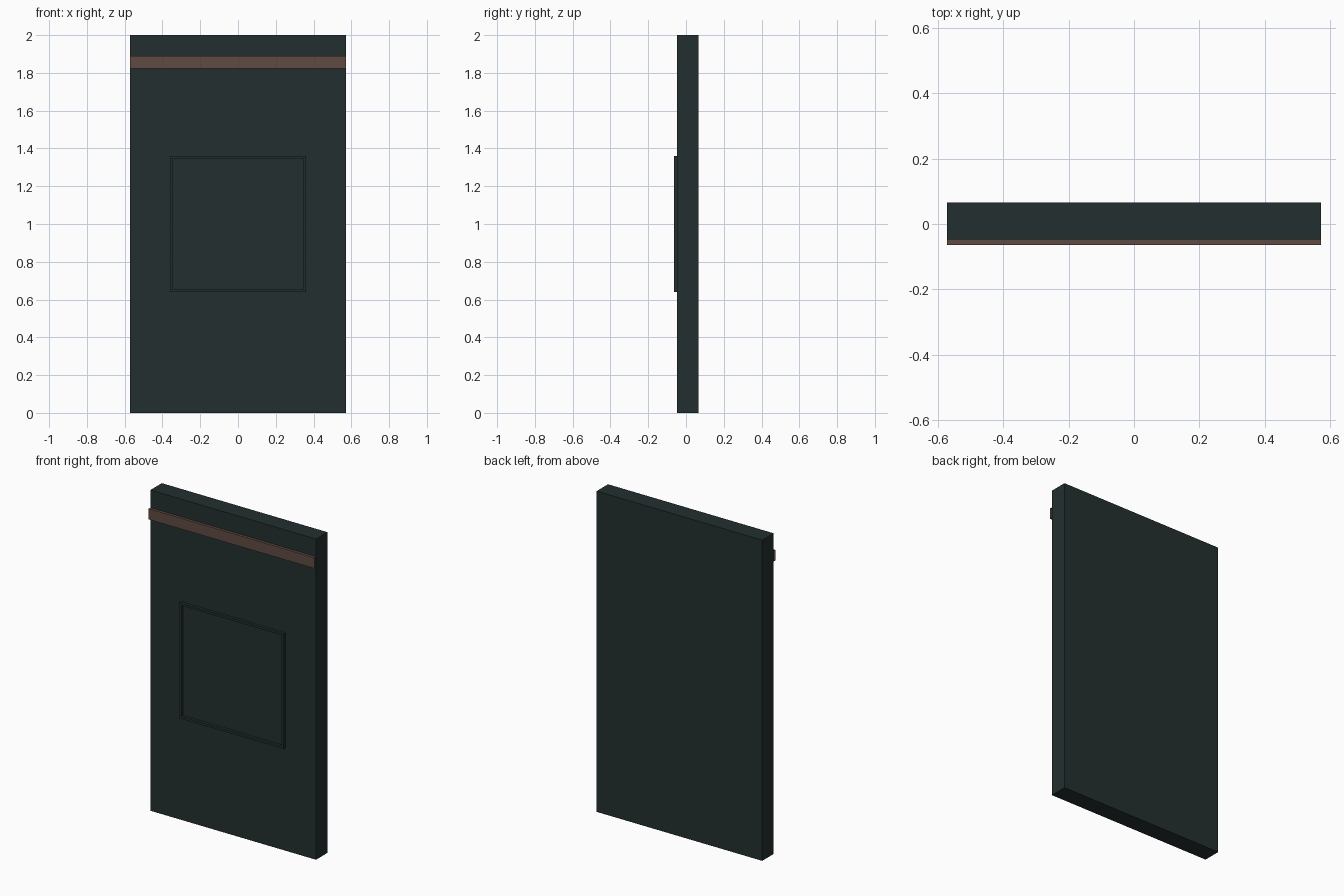
import bpy, bmesh

if "Cube" in bpy.data.objects:
    bpy.data.objects.remove(bpy.data.objects["Cube"])


def material(name, rgb):
    m = bpy.data.materials.new(name)
    m.diffuse_color = (*rgb, 1)
    m.use_nodes = True
    m.node_tree.nodes["Principled BSDF"].inputs["Base Color"].default_value = m.diffuse_color
    return m


DARK = material("dark_green_grey", (0.0176, 0.0285, 0.0280))
BROWN = material("brown", (0.118, 0.071, 0.055))

HALF_W, BACK, FACE, FRONT = 0.571, 0.065, -0.047, -0.064


def box(bm, x0, x1, y0, y1, z0, z1):
    verts = bmesh.ops.create_cube(bm, size=1)["verts"]
    for v in verts:
        v.co.x = x1 if v.co.x > 0 else x0
        v.co.y = y1 if v.co.y > 0 else y0
        v.co.z = z1 if v.co.z > 0 else z0


def finish(name, bm, mat):
    mesh = bpy.data.meshes.new(name)
    bm.to_mesh(mesh)
    bm.free()
    mesh.materials.append(mat)
    ob = bpy.data.objects.new(name, mesh)
    bpy.context.collection.objects.link(ob)
    return ob


# Main slab
bm = bmesh.new()
box(bm, -HALF_W, HALF_W, FACE, BACK, 0, 2)
finish("door_slab", bm, DARK)

# Raised trim strip, wrapped over the front and open at both ends
bm = bmesh.new()
box(bm, -HALF_W, HALF_W, FRONT, FACE, 1.823, 1.89)
bm.normal_update()
ends = [f for f in bm.faces if abs(f.normal.x) > 0.5 or f.normal.y > 0.5]
bmesh.ops.delete(bm, geom=ends, context="FACES")
finish("trim_strip", bm, BROWN)

# Thin square moulding in the middle of the front
bm = bmesh.new()
r, t, cz = 0.36, 0.014, 1.0
for s in (-1, 1):
    a, b = sorted((s * r, s * (r - t)))
    box(bm, a, b, FRONT, FACE, cz - r, cz + r)
    box(bm, -r + t, r - t, FRONT, FACE, cz + a, cz + b)
finish("square_moulding", bm, DARK)
